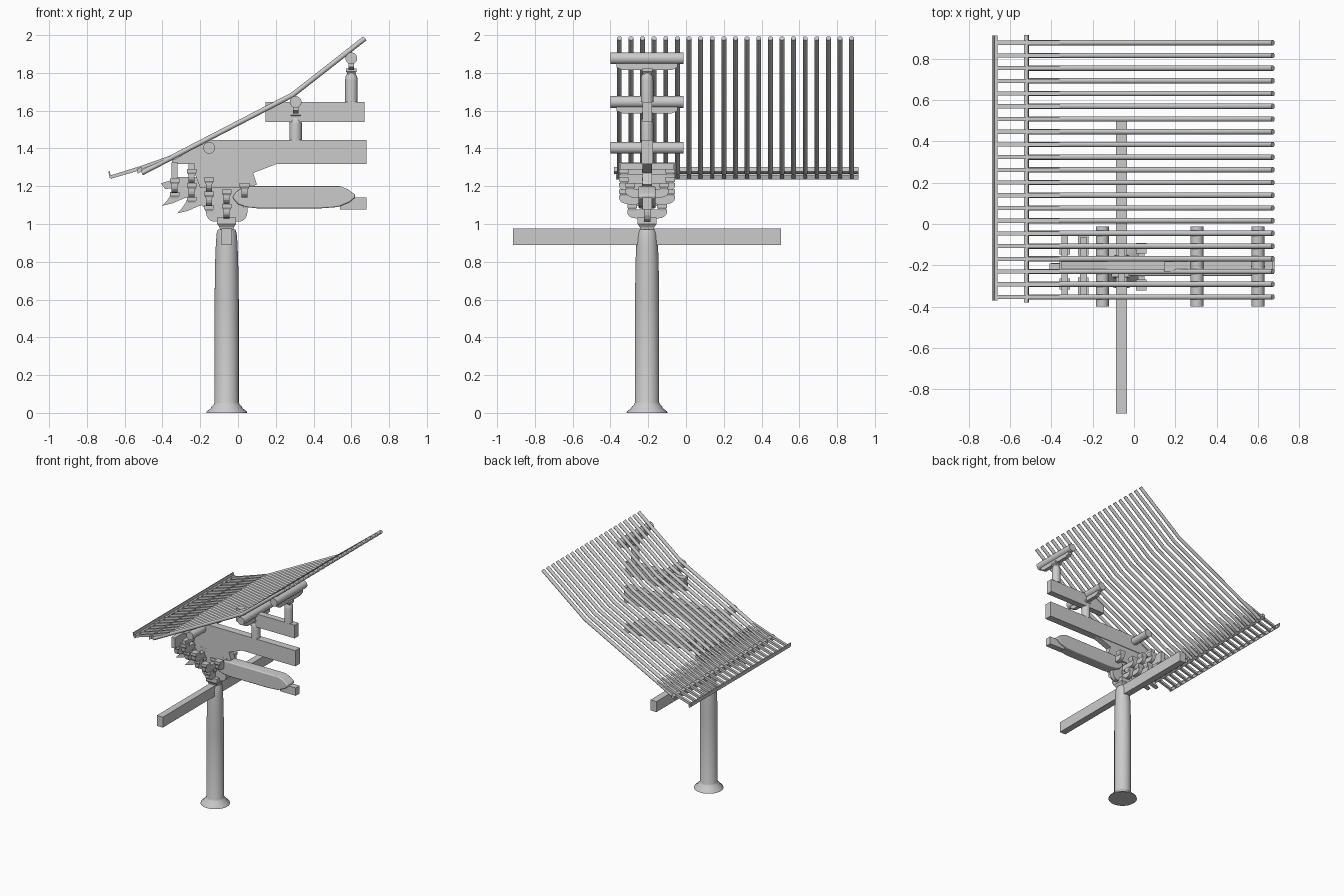
import bpy, bmesh, math
from mathutils import Vector

if "Cube" in bpy.data.objects:
    bpy.data.objects.remove(bpy.data.objects["Cube"])

CX, CY = -0.06, -0.206   # column axis


def finish(name, bm, smooth=False, bevel=0):
    bmesh.ops.recalc_face_normals(bm, faces=bm.faces)
    me = bpy.data.meshes.new(name)
    bm.to_mesh(me)
    bm.free()
    ob = bpy.data.objects.new(name, me)
    bpy.context.collection.objects.link(ob)
    if bevel:
        m = ob.modifiers.new("bevel", 'BEVEL')
        m.width, m.segments, m.limit_method = bevel, 4, 'ANGLE'
    if smooth:
        bpy.ops.object.select_all(action='DESELECT')
        ob.select_set(True)
        bpy.context.view_layer.objects.active = ob
        bpy.ops.object.shade_smooth_by_angle(angle=math.radians(40))
    return ob


def skin(bm, rings):
    vs = [[bm.verts.new(p) for p in r] for r in rings]
    n = len(vs[0])
    for a, b in zip(vs, vs[1:]):
        for i in range(n):
            bm.faces.new((a[i], a[(i + 1) % n], b[(i + 1) % n], b[i]))
    bm.faces.new(vs[0])
    bm.faces.new(vs[-1])


def plate(name, pts, width, y=CY, **kw):
    """side profile in x,z extruded along y"""
    bm = bmesh.new()
    skin(bm, [[(x, y + s * width / 2, z) for x, z in pts] for s in (-1, 1)])
    return finish(name, bm, **kw)


def cross_plate(name, pts, x, width):
    """profile in y,z (y from the axis) extruded along x"""
    bm = bmesh.new()
    skin(bm, [[(x + s * width / 2, CY + y, z) for y, z in pts] for s in (-1, 1)])
    return finish(name, bm)


def box(name, x0, x1, y0, y1, z0, z1):
    return plate(name, [(x0, z0), (x1, z0), (x1, z1), (x0, z1)], y1 - y0, (y0 + y1) / 2)


def lathe(name, prof, x, y, n=32):
    bm = bmesh.new()
    skin(bm, [[(x + r * math.cos(i * math.tau / n), y + r * math.sin(i * math.tau / n), z)
               for i in range(n)] for r, z in prof])
    return finish(name, bm, smooth=True)


def rod(name, path, r, y, n=10):
    """round rod following a bent x,z path"""
    P = [Vector((x, 0, z)) for x, z in path]
    bm = bmesh.new()
    rings = []
    for i, p in enumerate(P):
        t = (P[min(i + 1, len(P) - 1)] - P[max(i - 1, 0)]).normalized()
        nrm = Vector((-t.z, 0, t.x))
        rings.append([p + Vector((0, y, 0)) + nrm * r * math.cos(a * math.tau / n)
                      + Vector((0, r * math.sin(a * math.tau / n), 0)) for a in range(n)])
    skin(bm, rings)
    return finish(name, bm, smooth=True)


def arm_profile(half, z, h, c=0.045):
    """bracket arm: flat top, rounded lower corners"""
    right = [(half - c + c * math.sin(a), z + 0.7 * h * (1 - math.cos(a)))
             for a in [k * math.pi / 8 for k in range(5)]] + [(half, z + h)]
    return right + [(-u, v) for u, v in reversed(right)]


def block(name, x, y, z, w=0.052, h=0.034):
    """bearing block: square top on a tapered foot"""
    bm = bmesh.new()
    rings = []
    for f, v in ((0.7, 0), (0.78, 0.2 * h), (1, 0.45 * h), (1, h)):
        s = w * f / 2
        rings.append([(x + a * s, y + b * s, z + v) for a, b in ((-1, -1), (1, -1), (1, 1), (-1, 1))])
    skin(bm, rings)
    return finish(name, bm)


# Column with flared foot and rounded head
lathe("column", [(0.108, 0), (0.106, 0.008), (0.084, 0.024), (0.08, 0.034), (0.069, 0.044),
                 (0.064, 0.056), (0.064, 0.6), (0.061, 0.8), (0.057, 0.9), (0.053, 0.95),
                 (0.046, 0.972)], CX, CY)
box("tie_beam", CX - 0.027, CX + 0.027, -0.917, 0.503, 0.89, 0.975)

# Cap block and first arm along x
block("cap_block", CX, CY, 0.972, 0.1, 0.062)
plate("first_arm", [(CX + u, v) for u, v in arm_profile(0.11, 1.012, 0.075)], 0.034)

# Cross-arm stacks: x, first arm z, half length of each tier
for x, z, halves in ((CX, 1.03, (0.105, 0.148)), (-0.153, 1.095, (0.105, 0.148)),
                     (-0.245, 1.14, (0.105, 0.148)), (-0.335, 1.165, (0.11,)),
                     (0.035, 1.14, (0.115,))):
    block("center_block", x, CY, z - 0.03)
    for half in halves:
        cross_plate("cross_arm", arm_profile(half, z, 0.046), x, 0.032)
        for y in (-half + 0.026, 0, half - 0.026):
            block("bearing_block", x, CY + y, z + 0.042)
        z += 0.076
box("inner_rail", -0.262, -0.228, CY - 0.14, CY + 0.14, 1.285, 1.32)
box("outer_rail", -0.351, -0.319, CY - 0.148, CY + 0.148, 1.24, 1.325)

# Sloping lever beaks and nose
for dx, dz in ((0, 0), (-0.08, 0.04)):
    plate("lever_beak", [(u + dx, v + dz) for u, v in (
        (-0.322, 1.056), (-0.295, 1.085), (-0.275, 1.115), (-0.262, 1.16), (-0.05, 1.235),
        (0.02, 1.19), (-0.06, 1.15), (-0.22, 1.09), (-0.265, 1.07))], 0.034)
plate("nose", [(-0.408, 1.215), (-0.36, 1.23), (-0.34, 1.25), (-0.15, 1.25), (-0.15, 1.19),
               (-0.34, 1.19), (-0.385, 1.185)], 0.032)
plate("core_arm", [(-0.22, 1.12), (-0.17, 1.08), (0.02, 1.08), (0.075, 1.13), (0.075, 1.2),
                   (-0.22, 1.2)], 0.034)

# Main roof beam with stepped foot
plate("bracket_core", [(-0.2, 1.19), (0.06, 1.19), (0.1, 1.21), (0.08, 1.27), (0.21, 1.32),
                       (0.21, 1.36), (-0.235, 1.36), (-0.23, 1.27)], 0.05)
plate("main_beam", [(-0.35, 1.318), (0.68, 1.318), (0.68, 1.445), (-0.15, 1.445),
                    (-0.35, 1.335)], 0.06)
box("upper_beam", 0.145, 0.67, CY - 0.025, CY + 0.025, 1.54, 1.647)

# Crescent-shaped lower beam
plate("crescent_beam", [(-0.03, 1.14), (-0.01, 1.17), (0.04, 1.2), (0.54, 1.2), (0.58, 1.185),
                        (0.62, 1.155), (0.62, 1.14), (0.59, 1.115), (0.53, 1.09), (0.44, 1.083),
                        (0.1, 1.083), (0.04, 1.09), (0.0, 1.105)], 0.09, smooth=True, bevel=0.018)
box("crescent_tail", 0.54, 0.68, CY - 0.025, CY + 0.025, 1.077, 1.14)

# Short posts with saddles, and purlins
for x, z0, z1 in ((0.305, 1.44, 1.645), (0.6, 1.645, 1.875)):
    top = z1 - 0.06
    lathe("post", [(0.033, z0), (0.033, top - 0.055), (0.031, top - 0.035), (0.024, top - 0.022),
                   (0.022, top - 0.015)], x, CY, 24)
    block("post_cap", x, CY, top - 0.022, 0.056, 0.03)
    cross_plate("saddle", [(-0.13, z1 - 0.06), (0.13, z1 - 0.06), (0.162, z1 - 0.045),
                           (0.162, z1 - 0.022), (-0.162, z1 - 0.022), (-0.162, z1 - 0.045)], x, 0.03)
for x, z in ((-0.153, 1.403), (0.305, 1.646), (0.6, 1.877)):
    bm = bmesh.new()
    skin(bm, [[(x + 0.031 * math.cos(i * math.tau / 24), y, z + 0.031 * math.sin(i * math.tau / 24))
               for i in range(24)] for y in (-0.4, -0.012)])
    finish("purlin", bm, smooth=True)

# Bent round rafters and tapered flying rafters
for i in range(21):
    y = -0.353 + i * 0.0615
    rod("rafter", [(-0.51, 1.27), (0.29, 1.684), (0.672, 1.983)], 0.0135, y)
    plate("flying_rafter", [(-0.672, 1.24), (-0.52, 1.284), (-0.36, 1.352), (-0.36, 1.362),
                            (-0.515, 1.307), (-0.672, 1.258)], 0.02, y)

# Eave boards
plate("eave_board", [(-0.667, 1.236), (-0.66, 1.258), (-0.675, 1.258), (-0.678, 1.28),
                     (-0.686, 1.278), (-0.68, 1.245)], 1.282, 0.271)
plate("inner_eave_board", [(-0.533, 1.266), (-0.507, 1.278), (-0.512, 1.302), (-0.533, 1.293)],
      1.295, 0.267)
